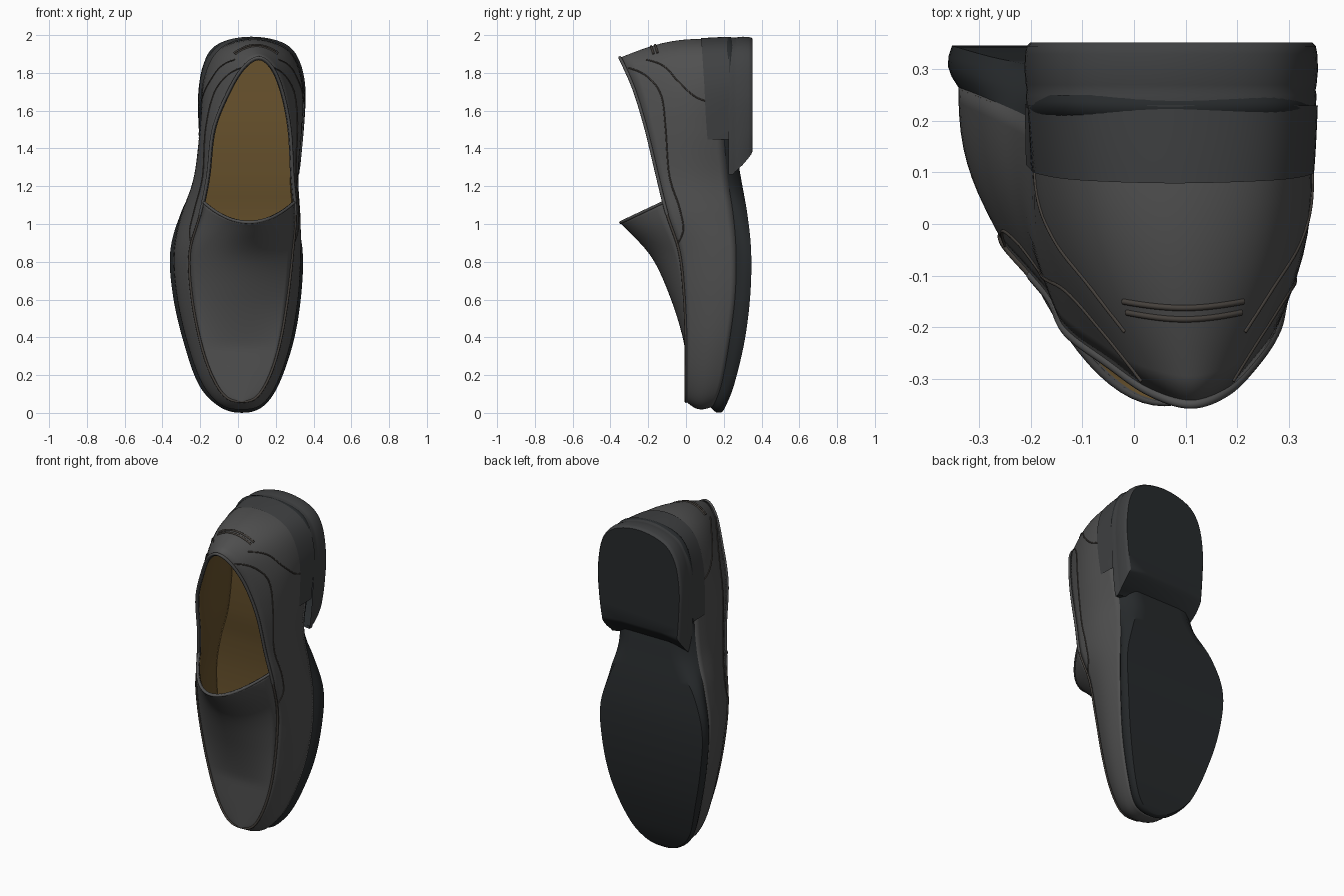
import bpy, bmesh, math
from mathutils import Vector

if "Cube" in bpy.data.objects:
    bpy.data.objects.remove(bpy.data.objects["Cube"])

K = 8            # samples per control segment
N = 22           # control points per ring
L = N * K


def material(name, rgb):
    m = bpy.data.materials.new(name)
    m.diffuse_color = (*rgb, 1)
    m.use_nodes = True
    m.node_tree.nodes["Principled BSDF"].inputs["Base Color"].default_value = m.diffuse_color
    return m


LEATHER = material("leather", (0.08, 0.08, 0.08))
SEAM = material("seam", (0.06, 0.052, 0.045))
RUBBER = material("rubber", (0.02, 0.023, 0.025))
HEEL_SIDE = material("heel_side", (0.05, 0.052, 0.054))
LINING = material("lining", (0.14, 0.085, 0.026))

# Rings run toe -> right side -> heel -> left side, as (x, y, z)
BASE = [(.02, .13, .03), (.12, .15, .05), (.2, .19, .16), (.275, .23, .38), (.315, .26, .62),
        (.322, .265, .85), (.305, .25, 1.05), (.29, .22, 1.25), (.322, .2, 1.5), (.338, .2, 1.75),
        (.265, .2, 1.92), (.07, .2, 1.975), (-.11, .2, 1.92), (-.185, .2, 1.75), (-.19, .2, 1.5),
        (-.23, .22, 1.25), (-.30, .25, 1.05), (-.34, .265, .85), (-.325, .26, .62),
        (-.27, .23, .38), (-.19, .19, .16), (-.09, .15, .05)]
TOP = [(.02, .0, .06), (.1, .0, .085), (.17, .0, .2), (.225, .0, .38), (.265, -.01, .62),
       (.29, -.035, .85), (.305, -.1, 1.05), (.29, -.15, 1.25), (.275, -.21, 1.5), (.235, -.27, 1.7),
       (.18, -.325, 1.83), (.11, -.35, 1.88), (.03, -.325, 1.83), (-.05, -.27, 1.7), (-.13, -.21, 1.5),
       (-.16, -.15, 1.25), (-.2, -.1, 1.05), (-.255, -.035, .85), (-.245, -.01, .62),
       (-.2, .0, .38), (-.14, .0, .2), (-.065, .0, .085)]
TREAD = [(.02, .19, .004), (.12, .21, .035), (.205, .255, .15), (.285, .31, .38), (.325, .34, .62),
         (.335, .345, .85), (.28, .325, 1.05), (.21, .29, 1.25), (.29, .25, 1.5), (.33, .25, 1.75),
         (.27, .25, 1.93), (.07, .25, 1.98), (-.13, .25, 1.93), (-.19, .25, 1.75), (-.17, .25, 1.5),
         (-.14, .29, 1.25), (-.28, .325, 1.05), (-.35, .345, .85), (-.335, .34, .62),
         (-.28, .31, .38), (-.2, .255, .15), (-.085, .21, .035)]


def spline(p0, p1, p2, p3, t):
    return 0.5 * (2 * p1 + (p2 - p0) * t + (2 * p0 - 5 * p1 + 4 * p2 - p3) * t * t
                  + (3 * p1 - p0 - 3 * p2 + p3) * t ** 3)


def ring(pts, s):
    """Point on a closed smooth ring; s counts control points."""
    i = math.floor(s)
    return spline(*[Vector(pts[(i + d) % len(pts)]) for d in (-1, 0, 1, 2)], s - i)


def smooth_path(pts, steps):
    """Smooth open path through 2D points."""
    v = [Vector(p) for p in pts]
    last = len(v) - 1
    out = [spline(*[v[min(max(i + d, 0), last)] for d in (-1, 0, 1, 2)], k / steps)
           for i in range(last) for k in range(steps)]
    return out + [v[-1]]


def outward(s):
    d = ring(BASE, s + .1) - ring(BASE, s - .1)
    return Vector((d.z, 0, -d.x)).normalized()


def between(a, b, bulge, s, t):
    return ring(a, s).lerp(ring(b, s), t) + outward(s) * bulge * math.sin(math.pi * t)


def wall(s, t):
    heel = min(max((ring(BASE, s).z - 1.1) / .5, 0), 1)
    return between(BASE, TOP, .025 + .015 * heel, s, t)


def finish(bm, name, mats, thickness=0, angle=50):
    me = bpy.data.meshes.new(name)
    bmesh.ops.remove_doubles(bm, verts=bm.verts, dist=1e-5)
    bm.to_mesh(me)
    bm.free()
    ob = bpy.data.objects.new(name, me)
    bpy.context.collection.objects.link(ob)
    for m in mats:
        me.materials.append(m)
    bpy.ops.object.select_all(action='DESELECT')
    ob.select_set(True)
    bpy.context.view_layer.objects.active = ob
    bpy.ops.object.shade_smooth_by_angle(angle=math.radians(angle))
    if thickness:
        mod = ob.modifiers.new("thickness", 'SOLIDIFY')
        mod.thickness = thickness
        mod.offset = -1
        mod.material_offset = len(mats) - 1


def grid(bm, f, nu, nv, closed=False):
    """Quads over f(i, j); the face normal is du x dv."""
    cols = nu if closed else nu + 1
    v = [[bm.verts.new(f(i, j)) for j in range(nv + 1)] for i in range(cols)]
    for i in range(nu):
        a, b = v[i], v[(i + 1) % cols]
        for j in range(nv):
            bm.faces.new((a[j], b[j], b[j + 1], a[j + 1]))


def tube(name, pts, radius, mat):
    cu = bpy.data.curves.new(name, 'CURVE')
    cu.dimensions = '3D'
    cu.bevel_depth = radius
    cu.bevel_resolution = 2
    cu.use_fill_caps = True
    sp = cu.splines.new('POLY')
    sp.points.add(len(pts) - 1)
    for p, co in zip(sp.points, pts):
        p.co = (*co, 1)
    cu.materials.append(mat)
    bpy.context.collection.objects.link(bpy.data.objects.new(name, cu))


# Upper side walls, from the sole edge to the apron seam and collar
bm = bmesh.new()
grid(bm, lambda i, j: wall(i / K, j / 10), L, 10, closed=True)
finish(bm, "upper_wall", [LEATHER, LINING], .014)

# Apron over the toes, rising into the flared tongue
END = 6.35


def apron(u, r):
    s = END * r
    left, right = ring(TOP, N - s), ring(TOP, s)
    p = left.lerp(right, u)
    arch = 1 - (2 * u - 1) ** 2
    h = .008 + .23 * max(0, (p.z - .35) / .78) ** 1.2
    return p + Vector((0, -h * arch, -.11 * arch * r ** 5))


bm = bmesh.new()
grid(bm, lambda i, j: apron(i / 20, j / 50), 20, 50)
finish(bm, "apron", [LEATHER, LINING], .014)

# Sole: edge band plus tread surface up to the heel
bm = bmesh.new()
grid(bm, lambda i, j: between(TREAD, BASE, .014, i / K, j / 4), L, 4, closed=True)
grid(bm, lambda i, j: ring(TREAD, j / K).lerp(ring(TREAD, N - j / K), i / 8), 8, int(7.75 * K))
finish(bm, "sole", [RUBBER], angle=40)

# Insole
bm = bmesh.new()
grid(bm, lambda i, j: ring(BASE, N - j / K).lerp(ring(BASE, j / K), i / 8) - Vector((0, .004, 0)), 8, L // 2)
finish(bm, "insole", [LINING])

# Heel block: sides blend into the upper, the front face slopes to the waist
HEEL = [(-.195, 1.37), (-.205, 1.5), (-.21, 1.68), (-.18, 1.85), (-.1, 1.95), (.07, 1.99),
        (.24, 1.955), (.325, 1.86), (.355, 1.68), (.345, 1.5), (.325, 1.37)]
outline = smooth_path(HEEL, 5) + [Vector((x, 1.385)) for x in (.2, .07, -.08)]
bm = bmesh.new()
loops = []
for y, sc in ((.225, .99), (.25, .995), (.26, .988), (.27, .995), (.3, 1.005), (.33, 1), (.345, .99), (.352, .965)):
    loop = []
    for p in outline:
        x, z = .07 + (p.x - .07) * sc, 1.69 + (p.y - 1.69) * sc
        z -= min(max(0, (1.6 - z) / .23) * (.35 - y) * 1.1, .11)
        loop.append(bm.verts.new((x, y, z)))
    loops.append(loop)
n = len(outline)
for a, b in zip(loops, loops[1:]):
    for i in range(n):
        f = bm.faces.new((a[i], a[(i + 1) % n], b[(i + 1) % n], b[i]))
        f.material_index = 1 if i < n - 4 else 0
bm.faces.new(loops[-1])
bmesh.ops.recalc_face_normals(bm, faces=bm.faces)
finish(bm, "heel_block", [RUBBER, HEEL_SIDE], angle=40)

# Heel rand: welt strip wrapping the lower upper around the heel
bm = bmesh.new()
grid(bm, lambda i, j: wall(7.8 + 6.4 * i / 60, .22 - .22 * j / 5)
     + outward(7.8 + 6.4 * i / 60) * (.004 + .012 * j / 5) + Vector((0, .03 * j / 5, 0)), 60, 5)
bmesh.ops.reverse_faces(bm, faces=bm.faces)
finish(bm, "heel_rand", [HEEL_SIDE])

# Rolled edges: collar, apron seam, tongue lip
tube("collar_edge", [ring(TOP, 6 + i / K) for i in range(10 * K + 1)], .009, LEATHER)
tube("apron_seam", [ring(TOP, -6.3 + i * 12.6 / 100) for i in range(101)], .007, SEAM)
tube("tongue_lip", [apron(i / 24, 1) + Vector((0, .006, 0)) for i in range(25)], .008, LEATHER)

# Stitched side seams, mirrored by running round the ring the other way
COUNTER = [(10.0, .78), (9.6, .62), (9.1, .5), (8.75, .35), (8.6, .2)]
QUARTER = [(9.9, .97), (9.4, .82), (8.8, .72), (8, .75), (7, .83), (6.2, .79), (5.6, .82), (5.2, 1)]
for side, sgn in (("right", 1), ("left", -1)):
    for name, path in (("heel_counter_seam", COUNTER), ("quarter_seam", QUARTER)):
        tube(f"{name}_{side}", [wall(p.x * sgn % N, p.y) for p in smooth_path(path, 6)], .004, SEAM)

# Strap band across the back of the heel
for t in (.66, .7):
    tube("heel_strap_edge", [wall(10.15 + 1.7 * i / 20, t) for i in range(21)], .006, SEAM)
